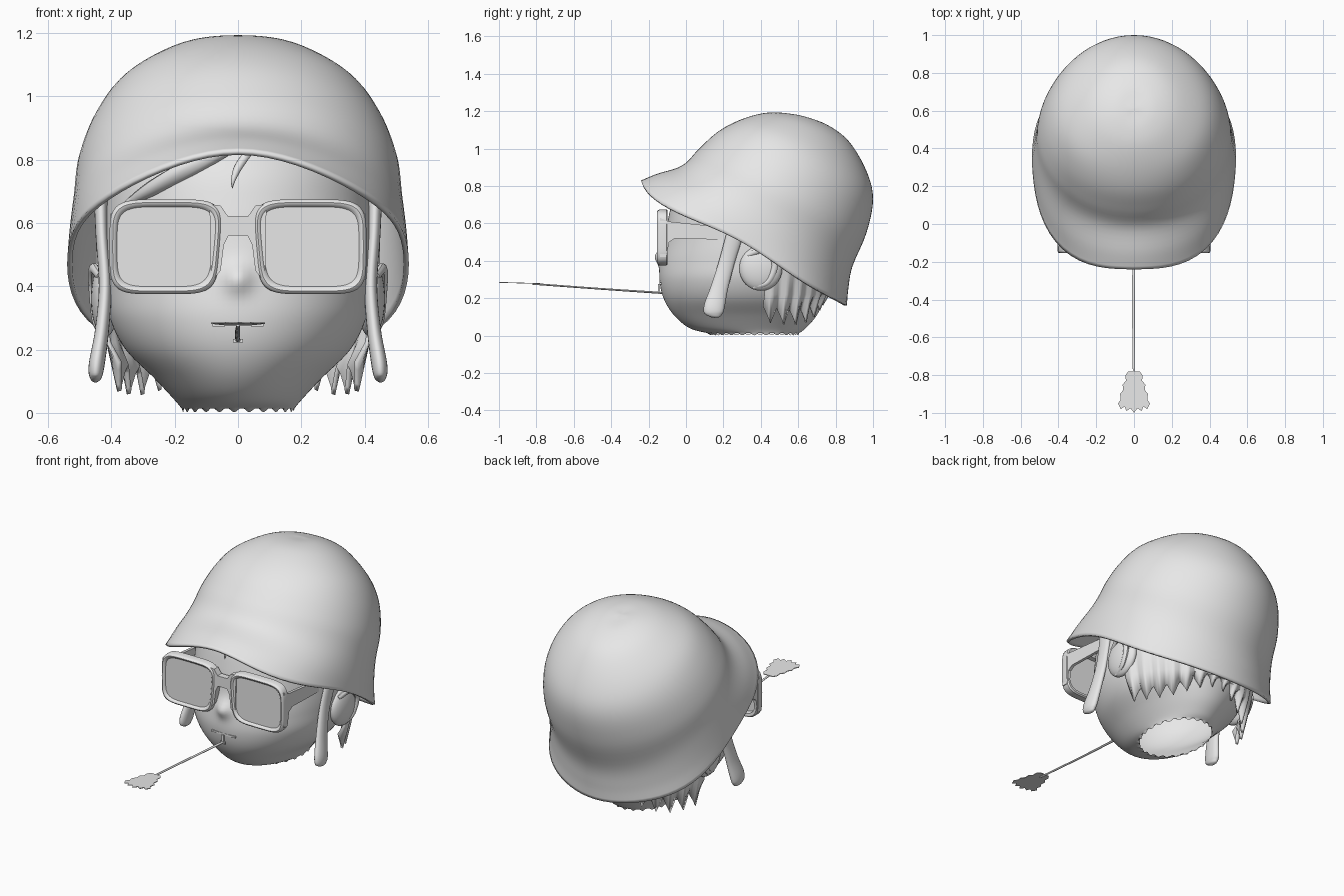
import bpy, bmesh, math
from mathutils import Vector

if "Cube" in bpy.data.objects:
    bpy.data.objects.remove(bpy.data.objects["Cube"])

grey = bpy.data.materials.new("plain_grey")
grey.use_nodes = True
grey.diffuse_color = (0.8, 0.8, 0.8, 1)
grey.node_tree.nodes["Principled BSDF"].inputs["Base Color"].default_value = (0.8, 0.8, 0.8, 1)


def finish(name, bm, angle=40, thickness=0):
    bmesh.ops.recalc_face_normals(bm, faces=bm.faces)
    mesh = bpy.data.meshes.new(name)
    bm.to_mesh(mesh)
    bm.free()
    mesh.materials.append(grey)
    obj = bpy.data.objects.new(name, mesh)
    bpy.context.collection.objects.link(obj)
    bpy.ops.object.select_all(action='DESELECT')
    obj.select_set(True)
    bpy.context.view_layer.objects.active = obj
    bpy.ops.object.shade_smooth_by_angle(angle=math.radians(angle))
    if thickness:
        shell = obj.modifiers.new("shell", 'SOLIDIFY')
        shell.thickness = thickness
        shell.offset = -1
    return obj


def loft(name, rings, closed=True, caps=(True, True), **options):
    bm = bmesh.new()
    rows = [[bm.verts.new(p) for p in ring] for ring in rings]
    n = len(rows[0])
    for a, b in zip(rows, rows[1:]):
        for i in range(n if closed else n - 1):
            j = (i + 1) % n
            bm.faces.new((a[i], a[j], b[j], b[i]))
    for row, cap in zip((rows[0], rows[-1]), caps):
        if cap:
            bm.faces.new(row)
    return finish(name, bm, **options)


def spline(points, steps):
    """Smooth curve through points of any dimension."""
    pts = [Vector(p) for p in points]
    pts = [2 * pts[0] - pts[1]] + pts + [2 * pts[-1] - pts[-2]]
    out = []
    for a, b, c, d in zip(pts, pts[1:], pts[2:], pts[3:]):
        for k in range(steps):
            t = k / steps
            out.append(b + (c - a) * t / 2 + (2 * a - 5 * b + 4 * c - d) * t * t / 2
                       + (3 * b - a - 3 * c + d) * t ** 3 / 2)
    return out + [pts[-2]]


def slab(name, outline, axis, depth):
    """Flat outline pushed along an axis."""
    bm = bmesh.new()
    face = bm.faces.new([bm.verts.new(p) for p in outline])
    moved = bmesh.ops.extrude_face_region(bm, geom=[face])["geom"]
    for v in moved:
        if isinstance(v, bmesh.types.BMVert):
            v.co += Vector(axis) * depth
    return finish(name, bm)


def ball(name, centre, size):
    bm = bmesh.new()
    bmesh.ops.create_uvsphere(bm, u_segments=32, v_segments=16, radius=1)
    bmesh.ops.scale(bm, vec=size, verts=bm.verts)
    bmesh.ops.translate(bm, vec=centre, verts=bm.verts)
    return finish(name, bm)


def tube(name, points, segments=10, steps=6):
    """Tapering strand; each point is x, y, z, x radius and cross radius."""
    path = spline([p[:3] for p in points], steps)
    sizes = spline([p[3:] for p in points], steps)
    rings = []
    for i, p in enumerate(path):
        along = (path[min(i + 1, len(path) - 1)] - path[max(i - 1, 0)]).normalized()
        side = (Vector((1, 0, 0)) - along * along.x).normalized()
        cross = along.cross(side)
        rings.append([p + side * sizes[i][0] * math.cos(t) + cross * sizes[i][1] * math.sin(t)
                      for t in (math.tau * k / segments for k in range(segments))])
    return loft(name, rings)


# Helmet: front (y, z), side (x, y, z) and back (y, z) of each level, rim to crown
levels = [
    (-.24, .83, .54, .35, .47, .86, .16), (-.155, .865, .533, .37, .56, .868, .25),
    (-.02, .91, .52, .43, .67, .89, .37), (.07, 1.0, .505, .50, .79, .965, .55),
    (.17, 1.09, .455, .56, .92, 1.0, .73), (.28, 1.15, .375, .595, 1.03, .965, .88),
    (.40, 1.187, .24, .62, 1.125, .87, 1.04), (.50, 1.193, .12, .62, 1.17, .75, 1.13),
    (.60, 1.178, .01, .61, 1.178, .62, 1.175)]
rings = []
for k, (fy, fz, sx, sy, sz, by, bz) in enumerate(spline(levels, 5)):
    ring = []
    low = max(0, 1 - k / 12)
    for i in range(72):
        t = math.tau * i / 72
        c, s = math.cos(t), math.sin(t)
        corner = math.sin(2 * t) ** 2 * (1 + c) / 2
        c, s = c * (1 + .1 * corner * low), s * (1 + .1 * corner * low)
        y = sy + (fy - by) / 2 * c + ((fy + by) / 2 - sy) * c * c
        z = sz + (fz - bz) / 2 * c + ((fz + bz) / 2 - sz) * c * c - .065 * corner * low
        ring.append((sx * s, y, z))
    rings.append(ring)
loft("helmet", rings, caps=(False, True), thickness=.016)

# Head with a soft nose: height, half width, front and back of each level, open at the neck
levels = [(.01, .175, .13, .60), (.04, .20, .02, .64), (.11, .265, -.065, .70),
          (.2, .355, -.12, .74), (.3, .405, -.142, .76), (.4, .42, -.135, .78),
          (.5, .425, -.115, .78), (.65, .42, -.09, .78), (.78, .39, -.05, .76),
          (.92, .3, .06, .68), (1.0, .15, .22, .52), (1.02, .01, .36, .38)]
rings = []
for k, (z, w, front, back) in enumerate(spline(levels, 6)):
    ring = []
    for i in range(144):
        t = math.tau * i / 144
        x = w * math.sin(t)
        y = (front + back) / 2 - (back - front) / 2 * math.cos(t)
        if y < .1:
            y -= .036 * math.exp(-(x / .042) ** 2 - ((z - .425) / .045) ** 2)
        ring.append((x, y, z + (.008 * math.sin(t * 23) if k == 0 else 0)))
    rings.append(ring)
loft("head", rings, caps=(False, True))

# Mouth: thin plates laid on the face
for name, x, z, w, h in (("mouth_line", 0, .278, .08, .005), ("mouth_notch", 0, .25, .007, .026),
                         ("mouth_hole", 0, .228, .016, .006)):
    slab(name, [(x + w * a, -.132 - .008 * (w < .05), z + h * b)
                for a, b in ((-1, -1), (1, -1), (1, 1), (-1, 1))], (0, -1, 0), .009)

# Stalk held in the mouth, with a ragged flat leaf
tube("stalk", [(0, -.12, .228, .008, .006), (-.003, -.45, .25, .007, .005),
               (0, -.82, .277, .006, .005)])
edge = [(.03, -.78), (.045, -.80), (.043, -.83), (.06, -.85), (.058, -.88), (.074, -.90),
        (.07, -.93), (.085, -.95), (.07, -.98), (.05, -.965), (.04, -.99), (.018, -.975)]
leaf = edge + [(0, -1)] + [(-x, y) for x, y in reversed(edge)]
slab("leaf", [(x, y, .28 - .03 * (y + .9)) for x, y in leaf], (0, 0, 1), .004)


# Glasses: rounded frames with a recessed lens, front and back
def lens_outline(side, inset, y):
    pts = []
    for i in range(64):
        c, s = math.cos(math.tau * i / 64), math.sin(math.tau * i / 64)
        a = math.copysign(abs(c) ** .42, c)
        b = math.copysign(abs(s) ** .42, s)
        inner = .225 + a * (.181 - inset) + .012 * (1 - a) * (1 - b) / 2
        pts.append((side * inner, y, .525 + b * (.15 - inset)))
    return pts


for side, label in ((1, "left"), (-1, "right")):
    loft(label + "_lens_frame", [lens_outline(side, i, y) for i, y in (
        (.024, -.125), (.02, -.10), (.006, -.098), (0, -.105), (0, -.14), (.004, -.15),
        (.01, -.154), (.016, -.152), (.021, -.146), (.024, -.142))])
    # Temple arm
    slab(label + "_temple", [(side * .385, y, z) for y, z in (
        (-.14, .63), (-.09, .61), (.2, .58), (.34, .575), (.34, .53), (.2, .513),
        (-.06, .52), (-.09, .5), (-.105, .42), (-.14, .42))], (side, 0, 0), .018)
    # Hanging chin strap end
    tube(label + "_chin_strap", [
        (side * .435, .30, .72, .022, .04), (side * .43, .265, .56, .02, .045),
        (side * .42, .22, .40, .02, .042), (side * .43, .18, .26, .022, .046),
        (side * .447, .15, .15, .025, .055), (side * .45, .145, .11, .018, .042),
        (side * .45, .143, .097, .004, .01)], segments=20)
    # Ear with a soft raised rim
    ball(label + "_ear", (side * .42, .40, .36), (.045, .115, .12))
    tube(label + "_ear_rim", [
        (side * .435, .33, .43, .012, .015), (side * .457, .41, .455, .015, .018),
        (side * .457, .475, .39, .015, .018), (side * .448, .44, .29, .013, .016),
        (side * .43, .36, .26, .01, .012)])
half = [(.09, .66), (.055, .655), (.032, .622)]
arch = [(.03, .56), (.045, .53), (.055, .45), (.085, .41)]
outline = half + [(-x, z) for x, z in reversed(half)] + [(-x, z) for x, z in reversed(arch)] + arch
slab("bridge", [(x, -.11, z) for x, z in outline], (0, -1, 0), .038)

# Back hair: ridged sheet ending in pointed locks
locks, per = 14, 8
rings = []
for z, grow in ((.6, 1.03), (.45, 1.03), (.32, 1.02), (.22, .98), (0, .9)):
    ring = []
    for i in range(locks * per + 1):
        t = math.radians(102 + 156 * i / (locks * per))
        back = -math.cos(t)
        wave = abs(2 * ((i / per) % 1) - 1)
        r = grow - .025 * wave * (z < .4)
        low = .025 + .06 * (1 - back) + .14 * back ** 6 + .085 * wave
        ring.append((.445 * r * math.sin(t), .33 + .45 * r * back, z or low))
    rings.append(ring)
loft("back_hair", rings, closed=False, caps=(False, False), thickness=.015)

# Front hair: a swept fringe and one small loose lock
tube("fringe", [(-.04, -.045, .83, .02, .015), (-.17, -.03, .765, .03, .02),
                (-.28, .015, .705, .025, .02), (-.37, .08, .65, .006, .006)])
tube("loose_lock", [(.03, -.06, .82, .014, .012), (0, -.085, .775, .013, .012),
                    (-.015, -.10, .735, .007, .008), (-.018, -.10, .71, .001, .001)])
